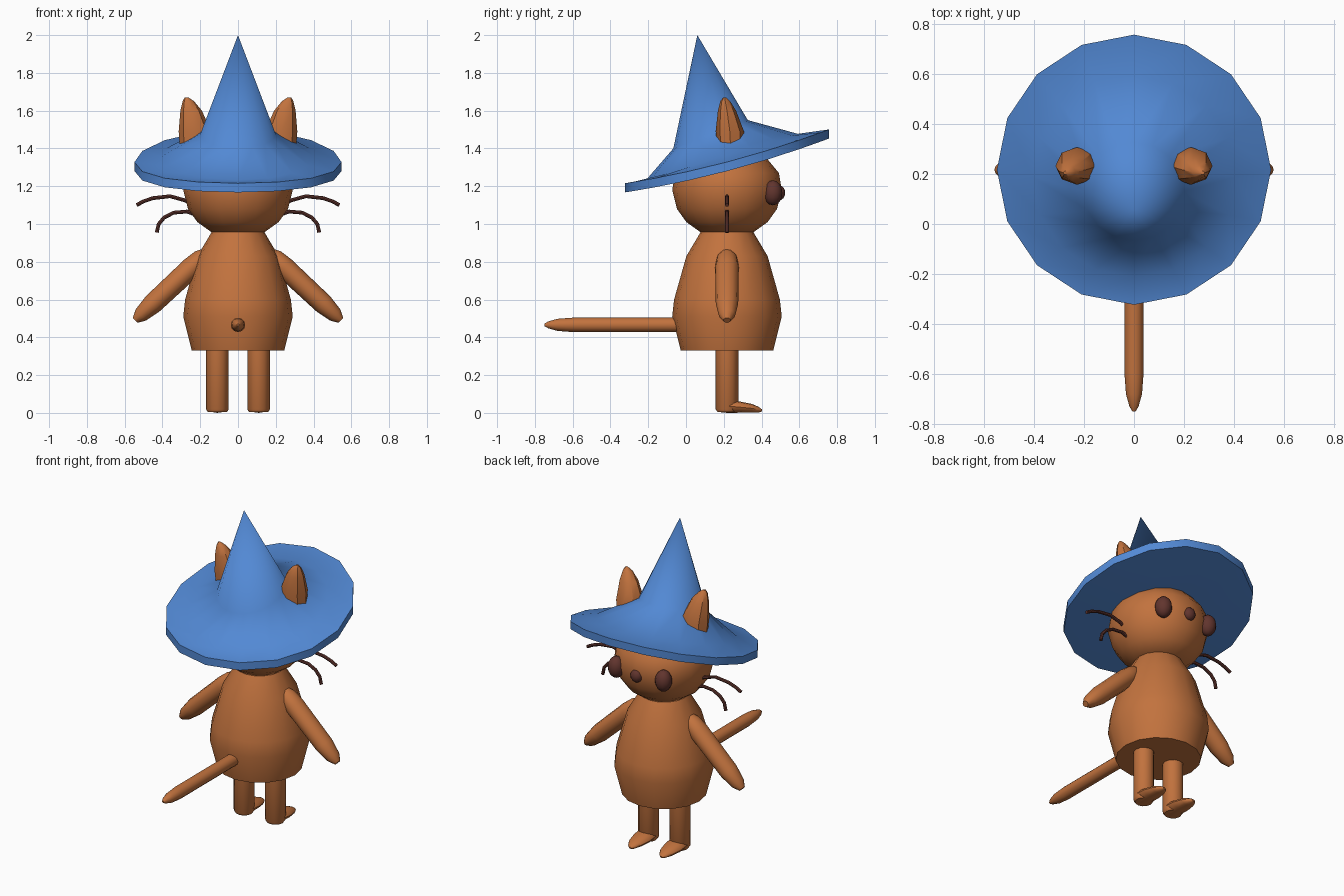
import bpy, bmesh, math
from mathutils import Vector

if "Cube" in bpy.data.objects:
    bpy.data.objects.remove(bpy.data.objects["Cube"])


def material(name, rgb):
    m = bpy.data.materials.new(name)
    m.use_nodes = True
    m.diffuse_color = (*rgb, 1)
    m.node_tree.nodes["Principled BSDF"].inputs["Base Color"].default_value = (*rgb, 1)
    return m


ORANGE = material("orange fur", (0.54, 0.17, 0.048))
BLUE = material("blue felt", (0.085, 0.25, 0.66))
DARK = material("dark brown", (0.12, 0.035, 0.027))

X, Y, Z = Vector((1, 0, 0)), Vector((0, 1, 0)), Vector((0, 0, 1))
MID = 0.217  # depth of the figure's upright axis


def finish(name, bm, mat, angle=40):
    bmesh.ops.recalc_face_normals(bm, faces=bm.faces)
    me = bpy.data.meshes.new(name)
    bm.to_mesh(me)
    bm.free()
    ob = bpy.data.objects.new(name, me)
    bpy.context.collection.objects.link(ob)
    me.materials.append(mat)
    bpy.ops.object.select_all(action="DESELECT")
    ob.select_set(True)
    bpy.context.view_layer.objects.active = ob
    bpy.ops.object.shade_smooth_by_angle(angle=math.radians(angle))
    return ob


def loft(name, sections, u, v, mat, n=12, angle=40):
    """Skin ellipses given as (centre, radius along u, radius along v)."""
    bm = bmesh.new()
    rings = []
    for c, a, b in sections:
        turns = [2 * math.pi * i / n for i in range(n)]
        rings.append([bm.verts.new(Vector(c) + u * a * math.cos(t) + v * b * math.sin(t))
                      for t in turns])
    for r, s in zip(rings, rings[1:]):
        for i in range(n):
            j = (i + 1) % n
            bm.faces.new((r[i], r[j], s[j], s[i]))
    bm.faces.new(rings[0])
    bm.faces.new(rings[-1])
    return finish(name, bm, mat, angle)


def lathe(name, profile, mat):
    return loft(name, [((0, MID, z), r, r) for r, z in profile], X, Y, mat, 16)


def ellipsoid(name, centre, size, mat):
    bm = bmesh.new()
    bmesh.ops.create_uvsphere(bm, u_segments=12, v_segments=8, radius=1)
    for p in bm.verts:
        p.co = Vector(centre) + Vector([a * b for a, b in zip(p.co, size)])
    return finish(name, bm, mat)


# Body and head
lathe("body", [(0.245, 0.33), (0.29, 0.51), (0.28, 0.6), (0.215, 0.83), (0.138, 0.96)], ORANGE)
lathe("head", [(0.138, 0.955), (0.215, 1.01), (0.265, 1.08), (0.29, 1.18),
               (0.275, 1.27), (0.2, 1.36), (0.1, 1.4)], ORANGE)

# Tail
loft("tail", [((0, y, 0.466), r, r) for y, r in
              [(0, 0.038), (-0.6, 0.038), (-0.68, 0.032), (-0.73, 0.018), (-0.75, 0.006)]],
     X, Z, ORANGE)

# Hat: bent brim edge, tilted skirt and leaning cone
brim_bottom = lambda dy: 1.28 + 0.26 * dy + 0.1 * dy * dy
bm = bmesh.new()
layers = [(0.548, MID, lambda d: brim_bottom(d)),
          (0.548, MID, lambda d: brim_bottom(d) + 0.048),
          (0.408, 0.19, lambda d: 1.355 + 0.3 * d),
          (0.2, 0.13, lambda d: 1.475 + 0.375 * d)]
SIDES = 16
rings = []
for r, cy, height in layers:
    ring = []
    for i in range(SIDES):
        t = 2 * math.pi * i / SIDES
        d = r * math.sin(t)
        ring.append(bm.verts.new((r * math.cos(t), cy + d * 0.985, height(d))))
    rings.append(ring)
tip = bm.verts.new((0, 0.06, 2))
under = bm.verts.new((0, MID, brim_bottom(0)))
for i in range(SIDES):
    j = (i + 1) % SIDES
    for a, b in zip(rings, rings[1:]):
        bm.faces.new((a[i], a[j], b[j], b[i]))
    bm.faces.new((rings[-1][i], rings[-1][j], tip))
    bm.faces.new((rings[0][j], rings[0][i], under))
finish("hat", bm, BLUE, 45)

# Nose
ellipsoid("nose", (0, 0.493, 1.165), (0.038, 0.032, 0.04), DARK)

# Paired parts
for side, s in (("left", 1), ("right", -1)):
    ellipsoid(side + "_eye", (s * 0.165, 0.46, 1.165), (0.05, 0.05, 0.066), DARK)

    loft(side + "_ear", [((s * x, y, z), a, b) for x, y, z, a, b in
                         [(0.225, 0.238, 1.36, 0.08, 0.065), (0.228, 0.232, 1.49, 0.086, 0.075),
                          (0.248, 0.217, 1.6, 0.057, 0.048), (0.263, 0.208, 1.65, 0.03, 0.026),
                          (0.272, 0.205, 1.67, 0.01, 0.008)]], X, Y, ORANGE, 8)

    # Arm, skinned from shoulder to hand
    start, end = Vector((s * 0.17, MID, 0.84)), Vector((s * 0.545, MID, 0.49))
    along = (end - start).normalized()
    loft(side + "_arm", [(start.lerp(end, f), r, r * 1.1) for f, r in
                         [(0, 0.035), (0.06, 0.05), (0.2, 0.057), (0.75, 0.054),
                          (0.92, 0.04), (1, 0.018)]],
         along.cross(Y), Y, ORANGE)

    # Leg and pointed foot
    x = s * 0.109
    loft(side + "_leg", [((x, MID, z), r, r) for z, r in
                         [(0.4, 0.06), (0.025, 0.06), (0.01, 0.05)]], X, Y, ORANGE)
    loft(side + "_foot", [((x, y, z), a, b) for y, z, a, b in
                          [(0.18, 0.04, 0.04, 0.03), (0.22, 0.042, 0.058, 0.036),
                           (0.29, 0.036, 0.058, 0.029), (0.35, 0.03, 0.045, 0.023),
                           (0.385, 0.023, 0.026, 0.015), (0.403, 0.019, 0.008, 0.005)]],
         X, Z, ORANGE)

    # Drooping whiskers
    for place, path in (("upper", [(0.22, 1.09), (0.28, 1.125), (0.36, 1.147),
                                   (0.45, 1.137), (0.5, 1.12), (0.537, 1.1)]),
                        ("lower", [(0.2, 1.04), (0.27, 1.066), (0.34, 1.06),
                                   (0.39, 1.035), (0.42, 1.0), (0.43, 0.955)])):
        pts = [Vector((s * px, MID, pz)) for px, pz in path]
        bm = bmesh.new()
        loops = []
        for k, p in enumerate(pts):
            d = (pts[min(k + 1, len(pts) - 1)] - pts[max(k - 1, 0)]).normalized()
            side_dir = d.cross(Y)
            loops.append([bm.verts.new(p + 0.01 * (Y * math.cos(t) + side_dir * math.sin(t)))
                          for t in [math.pi * i / 4 for i in range(8)]])
        for a, b in zip(loops, loops[1:]):
            for i in range(8):
                bm.faces.new((a[i], a[i - 1], b[i - 1], b[i]))
        bm.faces.new(loops[0])
        bm.faces.new(loops[-1])
        finish(side + "_" + place + "_whisker", bm, DARK)

# Stand the figure on the ground
bpy.context.view_layer.update()
meshes = [o for o in bpy.context.scene.objects if o.type == "MESH"]
low = min(v.co.z for o in meshes for v in o.data.vertices)
for o in meshes:
    if "foot" in o.name or "leg" in o.name:
        o.location.z -= low
